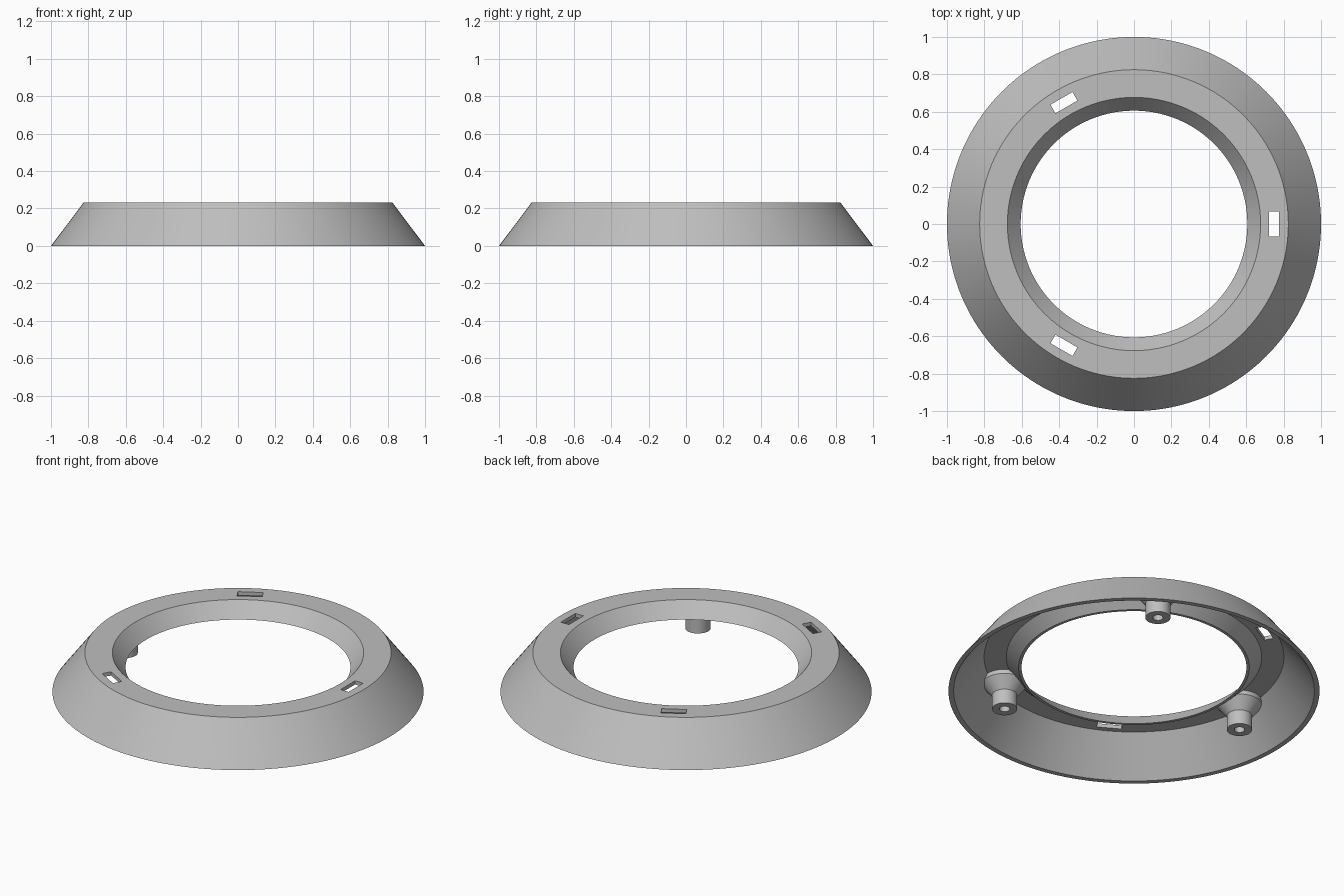
import bpy
from math import pi, cos, sin, radians

cube = bpy.data.objects.get("Cube")
if cube:
    bpy.data.objects.remove(cube, do_unlink=True)

grey = bpy.data.materials.new("plain grey")
grey.use_nodes = True
COLOUR = (0.52, 0.52, 0.52, 1)
grey.diffuse_color = COLOUR
grey.node_tree.nodes["Principled BSDF"].inputs["Base Color"].default_value = COLOUR


def lathe(name, profile, steps, centre=(0, 0), closed=True):
    """Turn an (r, z) profile around z; open profiles start and end on the axis."""
    verts, faces, rings = [], [], []
    for r, z in profile:
        count = 1 if r == 0 else steps
        rings.append((len(verts), count))
        for i in range(count):
            a = 2 * pi * i / steps
            verts.append((centre[0] + r * cos(a), centre[1] + r * sin(a), z))
    pairs = list(zip(rings, rings[1:]))
    if closed:
        pairs.append((rings[-1], rings[0]))
    for (s, n), (t, m) in pairs:
        for i in range(steps):
            j = (i + 1) % steps
            quad = [s + i % n, s + j % n, t + j % m, t + i % m]
            faces.append(list(dict.fromkeys(quad)))
    mesh = bpy.data.meshes.new(name)
    mesh.from_pydata(verts, [], faces)
    mesh.materials.append(grey)
    obj = bpy.data.objects.new(name, mesh)
    bpy.context.collection.objects.link(obj)
    return obj


def activate(obj):
    bpy.ops.object.select_all(action='DESELECT')
    obj.select_set(True)
    bpy.context.view_layer.objects.active = obj


def boolean(obj, tool, operation):
    mod = obj.modifiers.new("cut", 'BOOLEAN')
    mod.operation, mod.object, mod.solver = operation, tool, 'EXACT'
    activate(obj)
    bpy.ops.object.modifier_apply(modifier=mod.name)


def smooth(obj):
    activate(obj)
    bpy.ops.object.shade_smooth_by_angle(angle=radians(25))


# Thin hollow ring: outer cone, flat top, short inner cone
ring = lathe("ring_shell", [
    (1.0, 0), (0.825, 0.232), (0.677, 0.232), (0.606, 0.146),
    (0.622, 0.146), (0.688, 0.21), (0.808, 0.21), (0.972, 0)][::-1], 160)

# Three slots through the flat top
for k in range(3):
    a = k * 2 * pi / 3
    bpy.ops.mesh.primitive_cube_add(size=1, location=(0.749 * cos(a), 0.749 * sin(a), 0.22),
                                    rotation=(0, 0, a))
    slot = bpy.context.object
    slot.name = "slot_cutter"
    slot.scale = (0.053, 0.136, 0.1)
    slot.hide_render = True
    boolean(ring, slot, 'DIFFERENCE')
    bpy.data.objects.remove(slot, do_unlink=True)
smooth(ring)

# Hollow screw posts with flared roots, trimmed to stay inside the shell
envelope = lathe("trim_envelope", [
    (0.985, 0), (0.815, 0.222), (0.685, 0.222), (0.615, 0.146), (0.615, 0)][::-1], 160)
envelope.hide_render = True
for k in range(3):
    a = pi / 3 + k * 2 * pi / 3
    post = lathe("screw_post_%d" % (k + 1), [
        (0, 0.16), (0.028, 0.16), (0.028, 0.033), (0.068, 0.033),
        (0.068, 0.118), (0.122, 0.185), (0.122, 0.24), (0, 0.24)],
        40, (0.742 * cos(a), 0.742 * sin(a)), closed=False)
    boolean(post, envelope, 'INTERSECT')
    smooth(post)
bpy.data.objects.remove(envelope, do_unlink=True)
